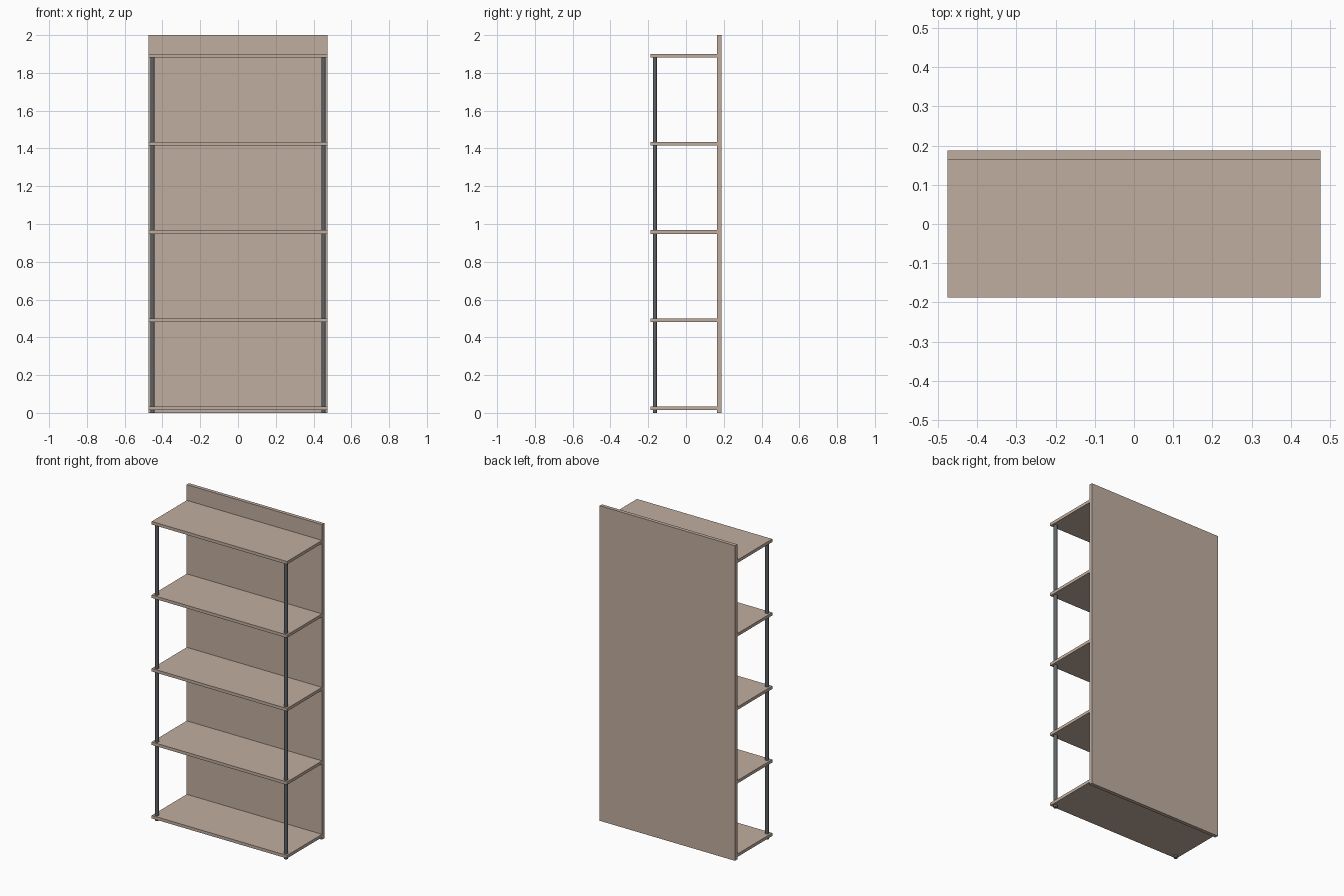
import bpy

if "Cube" in bpy.data.objects:
    bpy.data.objects.remove(bpy.data.objects["Cube"])

def material(name, rgb):
    m = bpy.data.materials.new(name)
    m.diffuse_color = (*rgb, 1)
    m.use_nodes = True
    m.node_tree.nodes["Principled BSDF"].inputs["Base Color"].default_value = m.diffuse_color
    return m

wood = material("light wood", (0.53, 0.42, 0.35))
metal = material("dark grey metal", (0.11, 0.125, 0.135))

def box(name, lo, hi, mat):
    bpy.ops.mesh.primitive_cube_add(size=1, location=[(a + b) / 2 for a, b in zip(lo, hi)])
    ob = bpy.context.object
    ob.name = name
    ob.scale = [b - a for a, b in zip(lo, hi)]
    bpy.ops.object.transform_apply(location=False, rotation=False, scale=True)
    ob.data.materials.append(mat)

# Back panel
box("back_panel", (-0.475, 0.164, 0), (0.475, 0.187, 2), wood)

# Five evenly spaced shelves
for i in range(5):
    z = 0.015 + i * 0.4665
    box(f"shelf_{i + 1}", (-0.475, -0.187, z), (0.475, 0.164, z + 0.019), wood)

# Round front posts, reaching the floor as short feet
for side, x in (("left", -0.453), ("right", 0.453)):
    bpy.ops.mesh.primitive_cylinder_add(vertices=24, radius=0.011, depth=1.882,
                                        location=(x, -0.165, 0.941))
    ob = bpy.context.object
    ob.name = f"front_post_{side}"
    ob.data.materials.append(metal)
    bpy.ops.object.shade_smooth_by_angle()
